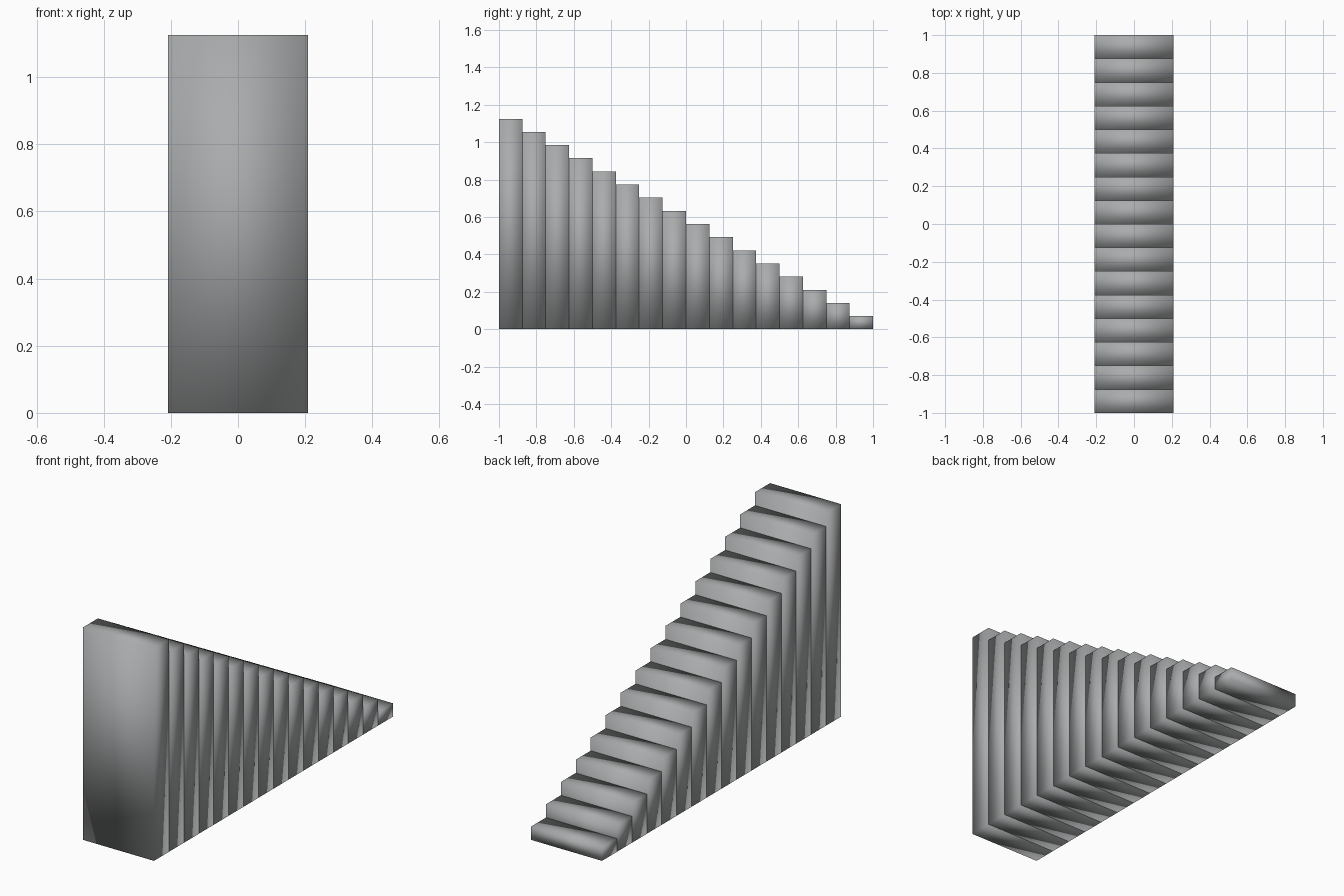
import bpy
import bmesh
from mathutils import Matrix

cube = bpy.data.objects.get("Cube")
if cube:
    bpy.data.objects.remove(cube, do_unlink=True)

STEPS = 16
WIDTH = 0.416
DEPTH = 2 / STEPS
RISE = 1.125 / STEPS

# Single grey stone colour
stone = bpy.data.materials.new("stone_grey")
stone.use_nodes = True
grey = (0.4, 0.41, 0.415, 1)
stone.diffuse_color = grey
stone.node_tree.nodes["Principled BSDF"].inputs["Base Color"].default_value = grey


def block(name, y, height):
    """Closed box standing on the ground, softly shaded over its corners."""
    bm = bmesh.new()
    place = Matrix.Translation((0, y, height / 2)) @ Matrix.Diagonal((WIDTH, DEPTH, height, 1))
    bmesh.ops.create_cube(bm, size=1, matrix=place)
    for face in bm.faces:
        face.smooth = True
    mesh = bpy.data.meshes.new(name)
    bm.to_mesh(mesh)
    bm.free()
    mesh.materials.append(stone)
    obj = bpy.data.objects.new(name, mesh)
    bpy.context.collection.objects.link(obj)


# Full-height steps, rising from the back to the front
for i in range(STEPS):
    block(f"step_{i + 1}", 1 - DEPTH * (i + 0.5), RISE * (i + 1))
